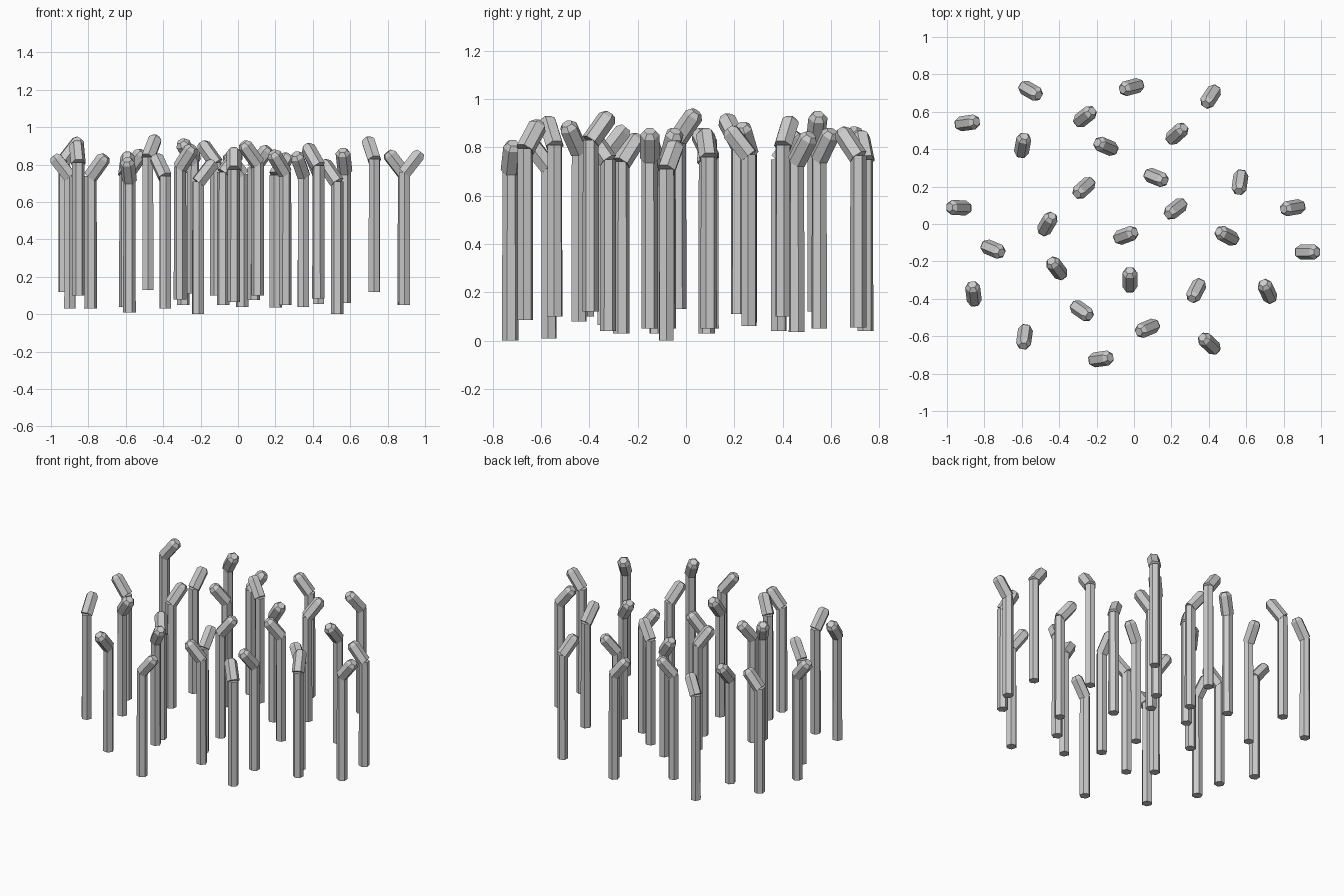
import bpy, math
from mathutils import Matrix, Vector

SIDES = 6
TILT = math.radians(38)      # lean of the head from vertical
ELBOW = 0.705                # height of the bend above the base


def lathe(name, rings):
    """Closed hexagonal tube from (distance, radius) rings along z."""
    verts, faces = [], []
    for z, r in rings:
        for i in range(SIDES):
            a = math.tau * i / SIDES + math.pi / 2
            verts.append((r * math.cos(a), r * math.sin(a), z))
    for k in range(len(rings) - 1):
        for i in range(SIDES):
            j = (i + 1) % SIDES
            faces.append((k * SIDES + i, k * SIDES + j,
                          (k + 1) * SIDES + j, (k + 1) * SIDES + i))
    faces.append(tuple(reversed(range(SIDES))))
    faces.append(tuple(range((len(rings) - 1) * SIDES, len(rings) * SIDES)))
    mesh = bpy.data.meshes.new(name)
    mesh.from_pydata(verts, [], faces)
    return mesh


def place(name, mesh, matrix):
    ob = bpy.data.objects.new(name, mesh)
    bpy.context.collection.objects.link(ob)
    ob.matrix_world = matrix
    return ob


# Shared shapes: straight stem and bevelled head
stem = lathe("stem", [(0, 0.034), (0.71, 0.033)])
head = lathe("head", [(0, 0.040), (0.122, 0.040), (0.142, 0.024)])

# Stalks: centre seen from above (x, y), lean direction in degrees, base height
stalks = [
    (-0.556, 0.714, -30, .055), (-0.010, 0.733, 195, .040),
    (0.412, 0.684, 237, .055), (-0.895, 0.540, 8, .120),
    (-0.265, 0.572, 38, .050), (-0.596, 0.417, 80, .040),
    (-0.147, 0.414, 157, .100), (0.227, 0.480, 42, .035),
    (0.567, 0.227, 262, .060), (0.115, 0.250, -22, .075),
    (-0.265, 0.195, 222, .110), (0.225, 0.083, 218, .050),
    (-0.465, -0.003, 60, .130), (-0.933, 0.087, 178, .030),
    (0.852, 0.088, 190, .050), (-0.757, -0.133, -23, .030),
    (-0.047, -0.062, 20, .050), (0.500, -0.065, 152, .000),
    (0.924, -0.150, 0, .050), (-0.858, -0.377, 97, .100),
    (-0.410, -0.240, 127, .030), (-0.022, -0.302, 90, .065),
    (0.334, -0.353, 243, .040), (0.715, -0.363, 115, .120),
    (-0.282, -0.462, -35, .080), (0.075, -0.556, 203, .100),
    (0.405, -0.642, 137, .085), (-0.585, -0.600, 262, .010),
    (-0.180, -0.722, 8, .000),
]

for n, (cx, cy, deg, z) in enumerate(stalks, 1):
    a = math.radians(deg)
    pos = Vector((cx - 0.034 * math.cos(a), cy - 0.034 * math.sin(a), z))
    base = Matrix.Translation(pos) @ Matrix.Rotation(a, 4, 'Z')
    place(f"stem_{n:02d}", stem, base)
    place(f"head_{n:02d}", head, base @ Matrix.Translation((0, 0, ELBOW))
          @ Matrix.Rotation(TILT, 4, 'Y'))
